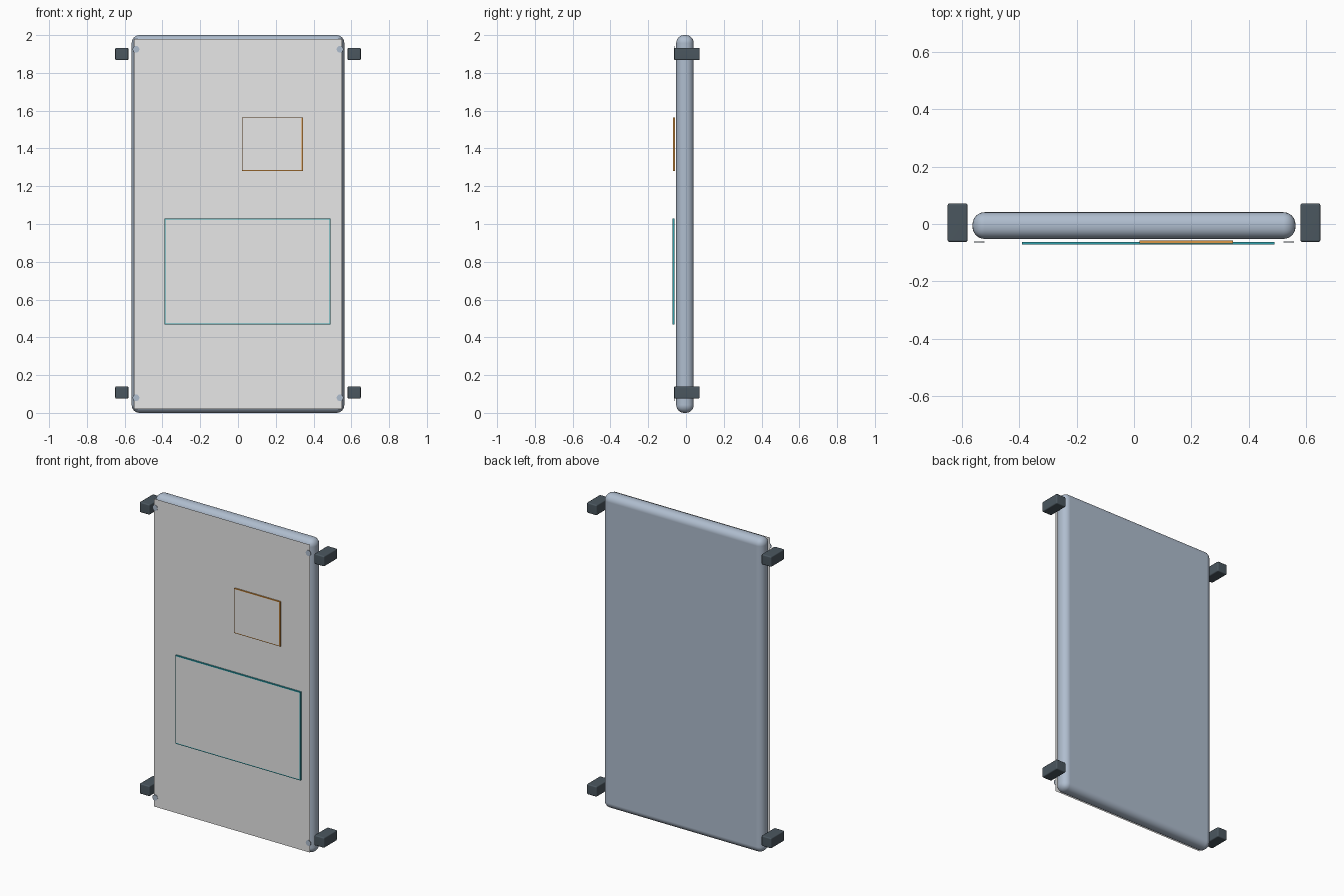
import bpy
import bmesh
from mathutils import Matrix, Vector

cube = bpy.data.objects.get("Cube")
if cube:
    bpy.data.objects.remove(cube, do_unlink=True)


def material(name, rgb):
    m = bpy.data.materials.new(name)
    m.use_nodes = True
    color = (*rgb, 1)
    m.diffuse_color = color
    m.node_tree.nodes["Principled BSDF"].inputs["Base Color"].default_value = color
    return m


steel = material("blue grey steel", (0.43, 0.51, 0.62))
grey = material("light grey face", (0.8, 0.8, 0.8))
rubber = material("dark rubber", (0.07, 0.095, 0.115))
orange = material("orange trim", (0.72, 0.31, 0.06))
teal = material("teal trim", (0.03, 0.36, 0.42))


def finish(name, bm, mat):
    mesh = bpy.data.meshes.new(name)
    bm.to_mesh(mesh)
    bm.free()
    mesh.materials.append(mat)
    ob = bpy.data.objects.new(name, mesh)
    bpy.context.collection.objects.link(ob)
    return ob


def box(name, low, high, mat, bevel=0, segments=3):
    """Box between two corners, optionally with rounded edges."""
    low, high = Vector(low), Vector(high)
    bm = bmesh.new()
    bmesh.ops.create_cube(bm, size=1)
    bmesh.ops.scale(bm, vec=high - low, verts=bm.verts)
    bmesh.ops.translate(bm, vec=(low + high) / 2, verts=bm.verts)
    ob = finish(name, bm, mat)
    if bevel:
        mod = ob.modifiers.new("Rounded edges", "BEVEL")
        mod.width = bevel
        mod.segments = segments
        for p in ob.data.polygons:
            p.use_smooth = True
        wn = ob.modifiers.new("Clean shading", "WEIGHTED_NORMAL")
        wn.keep_sharp = True
    return ob


def sheet(name, x0, x1, z0, z1, y, mat):
    """Single flat face looking forwards."""
    bm = bmesh.new()
    corners = ((x0, z0), (x1, z0), (x1, z1), (x0, z1))
    bm.faces.new([bm.verts.new((x, y, z)) for x, z in corners])
    return finish(name, bm, mat)


# Rounded slab and its flat front face
box("panel_body", (-0.563, -0.052, 0), (0.563, 0.041, 2), steel, 0.042, 6)
sheet("front_face", -0.55, 0.55, 0.02, 1.98, -0.06, grey)

# Framed plates: coloured rim with a grey face
box("upper_plate_rim", (0.02, -0.068, 1.28), (0.345, -0.058, 1.565), orange)
sheet("upper_plate_face", 0.025, 0.336, 1.285, 1.56, -0.0685, grey)
box("lower_plate_rim", (-0.39, -0.0715, 0.467), (0.49, -0.062, 1.03), teal)
sheet("lower_plate_face", -0.385, 0.485, 0.473, 1.024, -0.072, grey)

# Corner bumpers and screws
for side, sx in (("right", -1), ("left", 1)):
    for level, z, screw_z in (("lower", 0.108, 0.08), ("upper", 1.9, 1.925)):
        xs = sorted((sx * 0.58, sx * 0.65))
        box(f"{level}_{side}_bumper", (xs[0], -0.063, z - 0.033),
            (xs[1], 0.072, z + 0.033), rubber, 0.007, 2)
        bm = bmesh.new()
        bmesh.ops.create_cone(bm, cap_ends=True, segments=16, radius1=0.018,
                              radius2=0.018, depth=0.003)
        bmesh.ops.rotate(bm, matrix=Matrix.Rotation(1.5708, 3, "X"), verts=bm.verts)
        bmesh.ops.translate(bm, vec=(sx * 0.54, -0.063, screw_z), verts=bm.verts)
        finish(f"{level}_{side}_screw", bm, steel)
